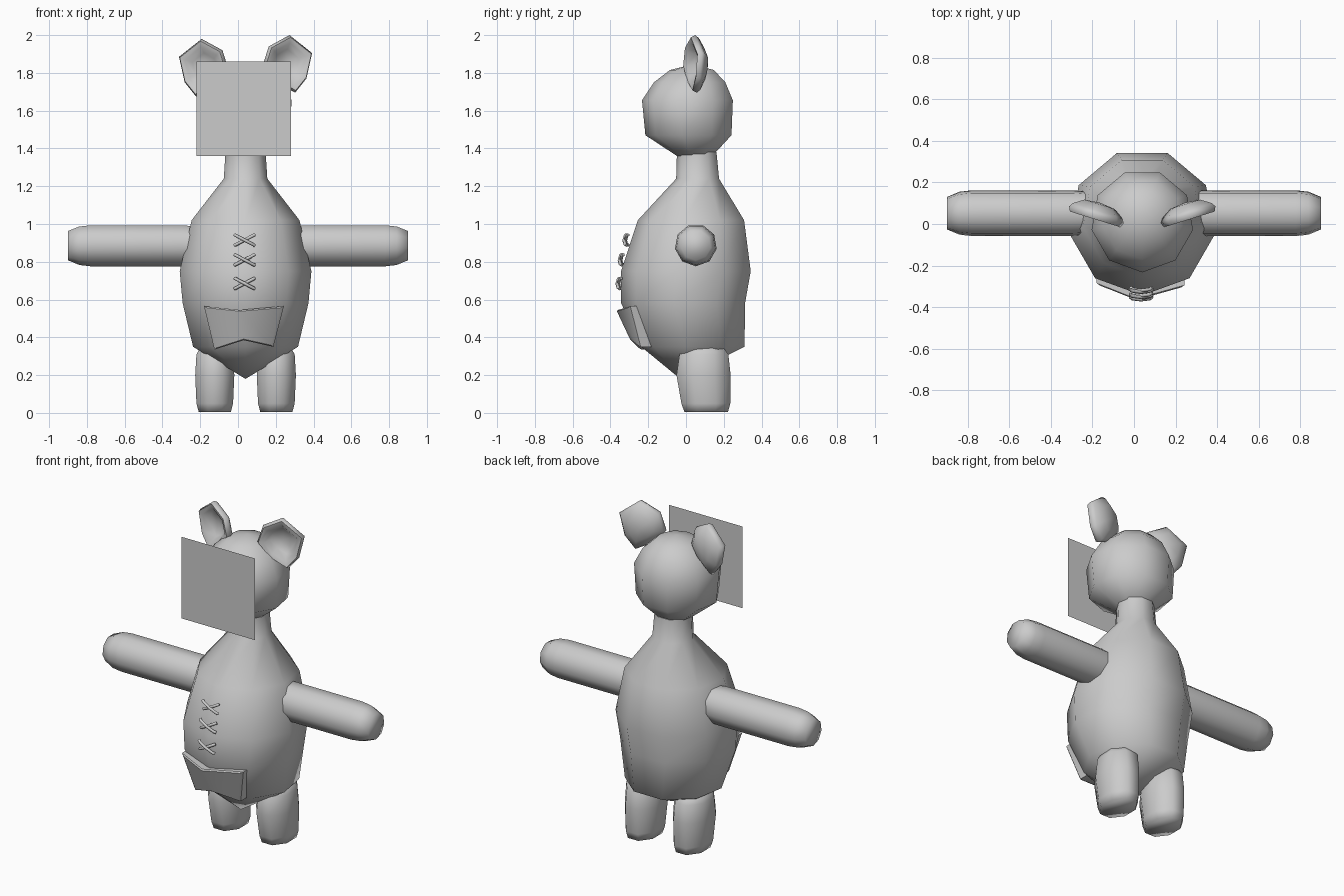
import bpy, bmesh, math
from mathutils import Vector

if "Cube" in bpy.data.objects:
    bpy.data.objects.remove(bpy.data.objects["Cube"], do_unlink=True)

MID = 0.04  # x of the figure's own mirror plane

grey = bpy.data.materials.new("plain grey")
grey.use_nodes = True
COLOUR = (0.6, 0.6, 0.6, 1)
grey.diffuse_color = COLOUR
grey.node_tree.nodes["Principled BSDF"].inputs["Base Color"].default_value = COLOUR


def finish(name, bm, angle=80):
    """Turn a bmesh into a smooth shaded object."""
    bmesh.ops.recalc_face_normals(bm, faces=bm.faces)
    mesh = bpy.data.meshes.new(name)
    bm.to_mesh(mesh)
    bm.free()
    mesh.materials.append(grey)
    obj = bpy.data.objects.new(name, mesh)
    bpy.context.collection.objects.link(obj)
    bpy.ops.object.select_all(action="DESELECT")
    obj.select_set(True)
    bpy.context.view_layer.objects.active = obj
    bpy.ops.object.shade_smooth_by_angle(angle=math.radians(angle))
    return obj


def skin(bm, loops):
    """Bridge closed loops of points; a loop of one point is a pole."""
    rows = [[bm.verts.new(p) for p in loop] for loop in loops]
    for a, b in zip(rows, rows[1:]):
        n = max(len(a), len(b))
        for i in range(n):
            j = (i + 1) % n
            quad = [a[i % len(a)], a[j % len(a)], b[j % len(b)], b[i % len(b)]]
            bm.faces.new(list(dict.fromkeys(quad)))
    for row in (rows[0], rows[-1]):
        if len(row) > 2:
            bm.faces.new(row)


def ring(cx, cy, z, rx, ry, sides, start=-90):
    if rx == 0:
        return [Vector((cx, cy, z))]
    angles = [math.radians(start + 360 * i / sides) for i in range(sides)]
    return [Vector((cx + rx * math.cos(a), cy + ry * math.sin(a), z)) for a in angles]


def turned(name, profile, sides=9):
    """Nine sided body of rings: (z, radius, y centre)."""
    bm = bmesh.new()
    skin(bm, [ring(MID, cy, z, r, r, sides) for z, r, cy in profile])
    return finish(name, bm)


# Body with neck, and head
turned("body", [(0.18, 0, -0.03), (0.35, 0.282, 0.045), (0.58, 0.338, -0.005),
                (0.75, 0.354, 0.01), (1.02, 0.29, 0.035), (1.24, 0.117, 0.065),
                (1.38, 0.108, 0.06)])
turned("head", [(1.335, 0, 0.05), (1.355, 0.09, 0.05), (1.47, 0.235, 0.02),
                (1.655, 0.248, 0.015), (1.75, 0.195, 0.025), (1.815, 0.12, 0.035),
                (1.845, 0, 0.035)])

# Flat square in front of the face
bm = bmesh.new()
bm.faces.new([bm.verts.new((x, -0.235, z)) for x, z in
              ((-0.22, 1.36), (0.28, 1.36), (0.28, 1.86), (-0.22, 1.86))])
finish("face_card", bm)

EAR = [(0.01, 0.15), (0.13, 0.055), (0.10, -0.08), (0.04, -0.155),
       (-0.06, -0.10), (-0.133, -0.015), (-0.10, 0.09)]


def ear_loop(side, scale, depth, drop):
    """Scaled ear outline, pushed along the tilted ear's normal."""
    points = EAR if scale else [(0, 0)]
    return [Vector((MID + side * (0.22 + scale * dx - 0.3 * depth),
                    0.053 + 0.31 * scale * dx + depth,
                    1.85 - drop + scale * dz)) for dx, dz in points]


for side, label in ((1, "left"), (-1, "right")):
    # Cupped ear: back bulge, rim, inner hollow
    bm = bmesh.new()
    skin(bm, [ear_loop(side, s, d, 0.01 - 0.01 * side) for s, d in
              ((0, 0.05), (0.55, 0.042), (0.9, 0.012), (1, -0.008),
               (0.92, -0.03), (0.72, -0.022), (0.5, 0.012), (0, 0.02))])
    finish(label + "_ear", bm)

    # Arm, pointing straight out
    bm = bmesh.new()
    loops = []
    for reach, r in ((0.15, 0.1), (0.3, 0.112), (0.78, 0.112), (0.84, 0.105), (0.9, 0.08)):
        x = reach if side > 0 else -reach
        loops.append([Vector((x, p.x, p.y + 0.888))
                      for p in ring(0.052, 0, 0, r, r, 9)])
    skin(bm, loops)
    finish(label + "_arm", bm)

    # Leg, deeper than wide
    bm = bmesh.new()
    skin(bm, [ring(MID + side * 0.163, cy, z, rx, ry, 8, 22.5) for z, rx, ry, cy in
              ((0.005, 0.092, 0.125, 0.107), (0.05, 0.105, 0.14, 0.105),
               (0.2, 0.112, 0.155, 0.093), (0.31, 0.105, 0.14, 0.095),
               (0.36, 0.075, 0.1, 0.095))])
    finish(label + "_leg", bm)

# Three crossed stitches down the chest
for n, (z, y) in enumerate(((0.915, -0.31), (0.81, -0.335), (0.685, -0.347))):
    for slant in (1, -1):
        curve = bpy.data.curves.new("stitch", "CURVE")
        curve.dimensions = "3D"
        curve.bevel_depth = 0.009
        curve.bevel_resolution = 1
        curve.use_fill_caps = True
        spline = curve.splines.new("POLY")
        spline.points.add(4)
        for point, t in zip(spline.points, (-1, -0.8, 0, 0.8, 1)):
            bow = -0.014 * (1 - t ** 4)
            point.co = (0.035 + 0.053 * t, y + bow + 0.004 * slant,
                        z + 0.028 * t * slant, 1)
        curve.materials.append(grey)
        name = f"stitch_{n + 1}_{'up' if slant > 0 else 'down'}"
        bpy.context.collection.objects.link(bpy.data.objects.new(name, curve))

# Belly pocket: padded patch folded over the front
bm = bmesh.new()
top = [(-0.18, -0.285, 0.565), (0.01, -0.36, 0.545), (0.243, -0.295, 0.565)]
low = [(-0.125, -0.235, 0.335), (0.03, -0.285, 0.385), (0.187, -0.24, 0.35)]
outline = [Vector(p) for p in top + low[::-1]]
centre = sum(outline, Vector()) / len(outline)
front = [p.lerp(centre, 0.08) + Vector((0, -0.012, 0)) for p in outline]
back = [p + Vector((0, 0.06, 0)) for p in outline]
rows = [[bm.verts.new(p) for p in loop] for loop in (back, outline, front)]
for a, b in zip(rows, rows[1:]):
    for i in range(6):
        j = (i + 1) % 6
        bm.faces.new((a[i], a[j], b[j], b[i]))
for row in (rows[0], rows[-1]):
    bm.faces.new((row[0], row[1], row[4], row[5]))
    bm.faces.new((row[1], row[2], row[3], row[4]))
finish("belly_pocket", bm, 40)
